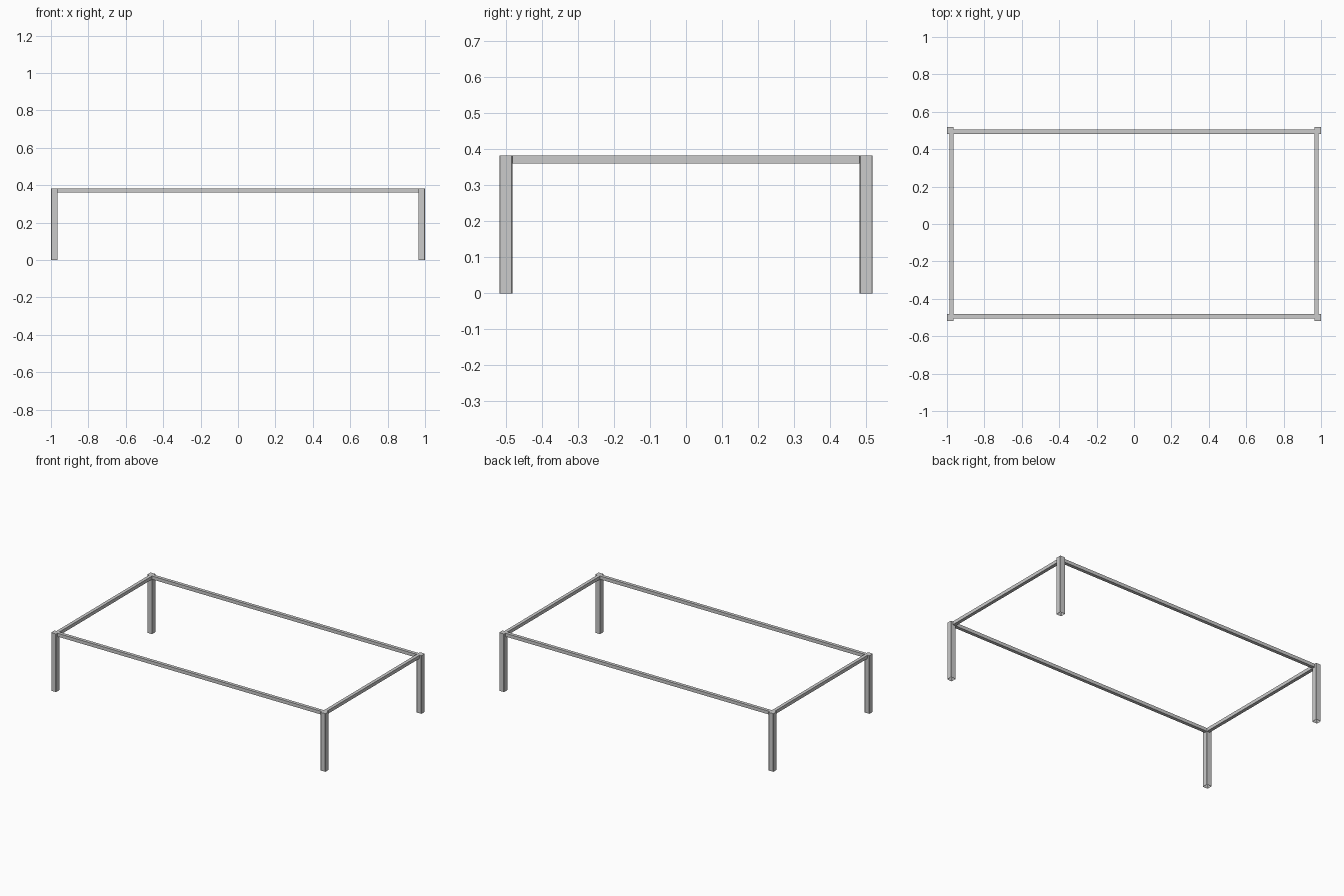
import bpy, bmesh

if "Cube" in bpy.data.objects:
    bpy.data.objects.remove(bpy.data.objects["Cube"])

LEG, RAIL, TOP = 0.036, 0.022, 0.383
X, Y = 1.0 - LEG / 2, 0.518 - LEG / 2        # leg centres
INSET = (LEG - RAIL) / 2                     # rails sit flush with inner leg faces


def bar(name, centre, size, axis, radius=0.0, open_foot=False):
    """Square bar along one axis, optionally with softened long edges and an open foot."""
    bm = bmesh.new()
    bmesh.ops.create_cube(bm, size=1.0)
    for v in bm.verts:
        for i in range(3):
            v.co[i] *= size[i]
    if radius:
        long_edges = [e for e in bm.edges
                      if abs(e.verts[0].co[axis] - e.verts[1].co[axis]) > 1e-4]
        bmesh.ops.bevel(bm, geom=long_edges, offset=radius, segments=1,
                        profile=0.5, affect='EDGES')
    bm.normal_update()
    if open_foot:
        foot = [f for f in bm.faces if f.normal[axis] < -0.9]
        bmesh.ops.delete(bm, geom=foot, context='FACES_ONLY')
    mesh = bpy.data.meshes.new(name)
    bm.to_mesh(mesh)
    bm.free()
    ob = bpy.data.objects.new(name, mesh)
    ob.location = centre
    bpy.context.collection.objects.link(ob)


# Legs: tubes open at the foot
for sx, side in ((-1, "left"), (1, "right")):
    for sy, end in ((-1, "front"), (1, "back")):
        bar(f"{end}_{side}_leg", (sx * X, sy * Y, TOP / 2),
            (LEG, LEG, TOP), 2, 0.002, True)

# Rails between the legs, flush with the leg tops
z = TOP - RAIL / 2
for s, end, side in ((-1, "front", "left"), (1, "back", "right")):
    bar(f"{end}_rail", (0, s * (Y - INSET), z), (2 * X - LEG, RAIL, RAIL), 0)
    bar(f"{side}_rail", (s * (X - INSET), 0, z), (RAIL, 2 * Y - LEG, RAIL), 1)
